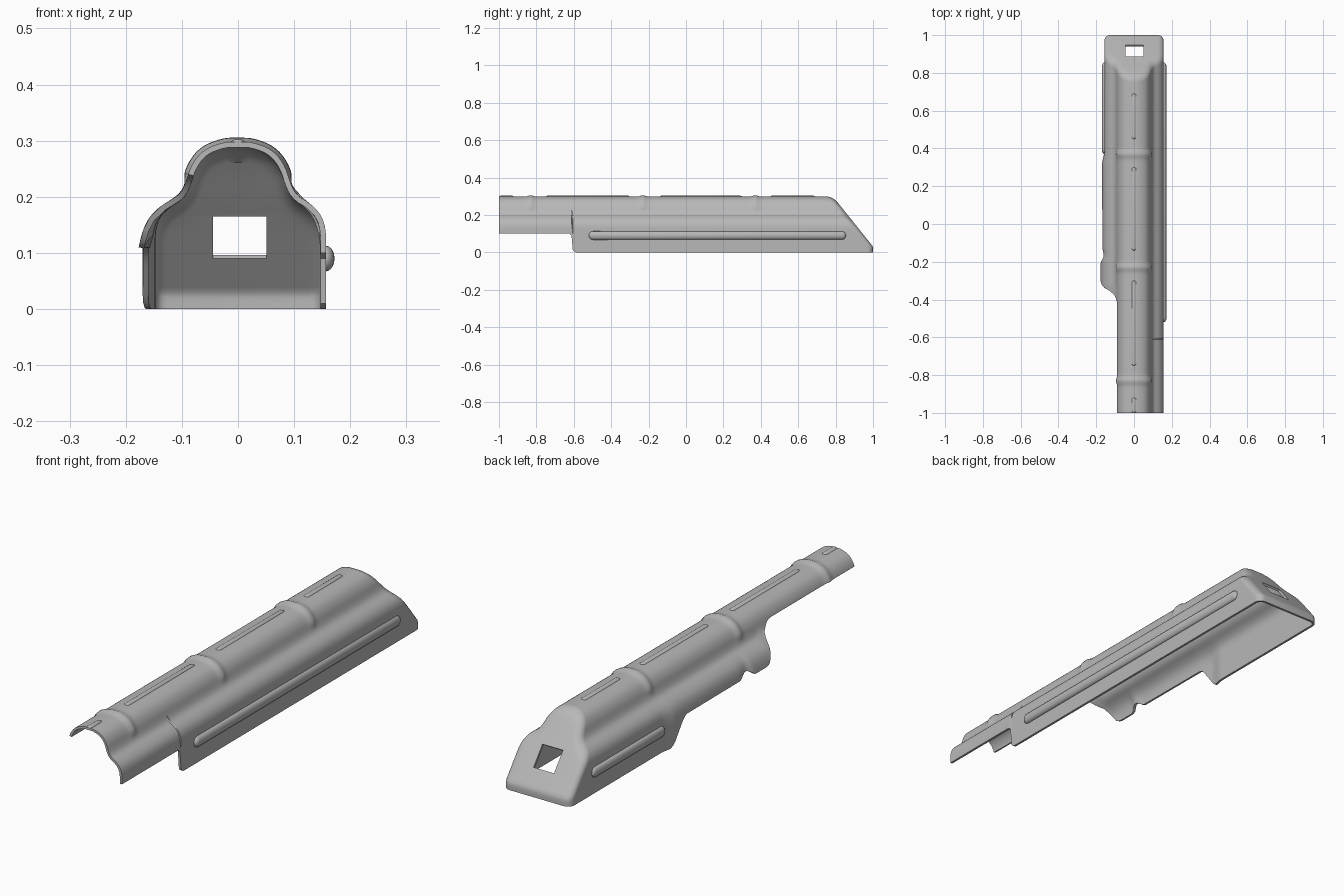
import bpy, bmesh, math
from mathutils import Vector, Matrix

cube = bpy.data.objects.get("Cube")
if cube:
    bpy.data.objects.remove(cube, do_unlink=True)

steel = bpy.data.materials.new("grey_steel")
steel.use_nodes = True
GREY = (0.48, 0.48, 0.48, 1)
steel.diffuse_color = GREY
steel.node_tree.nodes["Principled BSDF"].inputs["Base Color"].default_value = GREY


def clamp(v):
    return max(0.0, min(1.0, v))


def smooth(v):
    v = clamp(v)
    return v * v * (3 - 2 * v)


def interp(pts, v):
    """Piecewise linear lookup."""
    if v <= pts[0][0]:
        return pts[0][1]
    for (a, fa), (b, fb) in zip(pts, pts[1:]):
        if v <= b:
            return fa + (fb - fa) * (v - a) / (b - a)
    return pts[-1][1]


def chaikin(pts):
    out = [pts[0]]
    for a, b in zip(pts, pts[1:]):
        out += [a.lerp(b, 0.25), a.lerp(b, 0.75)]
    return out + [pts[-1]]


def add_object(name, bm):
    me = bpy.data.meshes.new(name)
    bm.to_mesh(me)
    bm.free()
    ob = bpy.data.objects.new(name, me)
    bpy.context.collection.objects.link(ob)
    me.materials.append(steel)
    return ob


def activate(ob):
    bpy.ops.object.select_all(action="DESELECT")
    ob.select_set(True)
    bpy.context.view_layer.objects.active = ob


# Half cross-section of the shell, from the crown to the bottom edge
half = [Vector(p) for p in (
    (0, .298), (.025, .298), (.062, .284), (.084, .256), (.094, .222),
    (.105, .202), (.128, .189), (.148, .169), (.157, .142), (.157, .1), (.157, 0))]
for _ in range(2):
    half = chaikin(half)
lengths = [0.0]
for a, b in zip(half, half[1:]):
    lengths.append(lengths[-1] + (b - a).length)
by_x = list(zip(lengths, [p.x for p in half]))
by_z = list(zip(lengths, [p.y for p in half]))
length_at_z = [(p.y, l) for p, l in zip(half, lengths)][::-1]

# Lower edge height and outward flare along the length
LEFT_EDGE = [(-.43, .24), (-.41, .232), (-.38, .208), (-.35, .185), (-.33, .15), (-.31, .115),
             (-.29, .11), (-.21, .11), (-.19, .125), (-.17, .135), (-.15, .125),
             (-.13, .11), (.24, .11), (.26, .095), (.32, .015), (.34, 0)]
RIGHT_EDGE = [(-.625, .1), (-.612, .09), (-.605, .01), (-.59, 0)]
FLARE = [(-.4, .02), (-.2, .02), (-.17, .004), (-.13, .01), (.25, .012), (.32, .013), (.38, 0)]
BANDS = (-.83, -.23, .37)
HALF_N = 34
WALL = .01
ROUND = .03


def rear_y(z):
    return 1 - max(0, z - .03) * .8


def section(t):
    """Points and outward normals of the cross-section at station t."""
    pts = []
    for side, edge in ((-1, LEFT_EDGE), (1, RIGHT_EDGE)):
        end = interp(length_at_z, interp(edge, t))
        row = []
        for i in range(HALF_N + 1):
            s = end * i / HALF_N
            x, z = interp(by_x, s), interp(by_z, s)
            if side < 0:
                x += interp(FLARE, t) * clamp((.2 - z) / .09)
            row.append(Vector((side * x, z)))
        pts += row[::-1] if side < 0 else row[1:]
    normals = []
    for i in range(len(pts)):
        d = (pts[min(i + 1, len(pts) - 1)] - pts[max(i - 1, 0)]).normalized()
        normals.append(Vector((-d.y, d.x)))
    return pts, normals


# Shell: lofted rows, with raised bands over the crown
bm = bmesh.new()
stations = sorted({round(-1 + i * .0125, 4) for i in range(161)} | {e[0] for e in RIGHT_EDGE})
rows = []
for t in stations:
    pts, nrm = section(t)
    row = []
    for p, n in zip(pts, nrm):
        bump = sum(.008 * math.exp(-((t - b) / .016) ** 2) for b in BANDS)
        q = p + n * bump * smooth((p.y - .215) / .03)
        y = t
        if t > .7:
            y = .7 + (t - .7) / .3 * (rear_y(q.y) - ROUND - .7)
        row.append(bm.verts.new((q.x, y, q.y)))
    rows.append(row)

# Rounded rim leading to the sloping rear face
pts, nrm = section(1)
for k in range(1, 6):
    a = math.pi / 2 * k / 5
    row = []
    for p, n in zip(pts, nrm):
        q = p - n * ROUND * (1 - math.cos(a))
        row.append(bm.verts.new((q.x, rear_y(q.y) - ROUND * (1 - math.sin(a)), q.y)))
    rows.append(row)
for r0, r1 in zip(rows, rows[1:]):
    for i in range(len(r0) - 1):
        bm.faces.new((r0[i], r0[i + 1], r1[i + 1], r1[i]))
last = rows[-1]
for i in range(HALF_N):
    loop = [last[-1 - i], last[i], last[i + 1]]
    if i < HALF_N - 1:
        loop.append(last[-2 - i])
    bm.faces.new(loop)
shell = add_object("cover_shell", bm)
mod = shell.modifiers.new("wall", "SOLIDIFY")
mod.thickness = WALL
mod.offset = -1

# Square opening through the rear face
bm = bmesh.new()
bmesh.ops.create_cube(bm, size=1, matrix=Matrix.Translation((.003, .922, .138))
                      @ Matrix.Rotation(math.atan(.8), 4, "X")
                      @ Matrix.Diagonal((.096, .12, .096, 1)))
cutter = add_object("opening_cutter", bm)
cutter.hide_render = True
cut = shell.modifiers.new("opening", "BOOLEAN")
cut.operation = "DIFFERENCE"
cut.solver = "EXACT"
cut.object = cutter
activate(shell)
for m in ("wall", "opening"):
    bpy.ops.object.modifier_apply(modifier=m)
bpy.data.objects.remove(cutter, do_unlink=True)
bpy.ops.object.shade_smooth_by_angle(angle=math.radians(35))


def rib(name, y0, y1, base, out, width, height):
    """Long pressed rib with rounded ends, raised along 'out'."""
    bm = bmesh.new()
    bmesh.ops.create_uvsphere(bm, u_segments=20, v_segments=10, radius=1,
                              matrix=Matrix.Rotation(math.pi / 2, 4, "X"))
    out = Vector(out)
    across = out.cross(Vector((0, 1, 0)))
    reach = (y1 - y0) / 2 - width
    for v in bm.verts:
        c = v.co.copy()
        up = c.z * height * (1 if c.z > 0 else .3)
        y = c.y * width + (reach if c.y > 1e-4 else -reach) + (y0 + y1) / 2
        v.co = Vector(base) + across * c.x * width + out * up + Vector((0, y, 0))
    bmesh.ops.recalc_face_normals(bm, faces=bm.faces)
    ob = add_object(name, bm)
    activate(ob)
    bpy.ops.object.shade_smooth_by_angle(angle=math.radians(50))


# Side ribs and the broken line of ribs along the crown
rib("left_side_rib", -.52, .855, (.156, 0, .09), (1, 0, 0), .023, .016)
rib("right_side_rib", .37, .855, (-.156, 0, .09), (-1, 0, 0), .023, .014)
for n, (y0, y1) in enumerate(((-1, -.92), (-.75, -.3), (-.14, .3), (.45, .69))):
    rib(f"crown_rib_{n + 1}", y0, y1, (0, 0, .297), (0, 0, 1), .012, .006)
